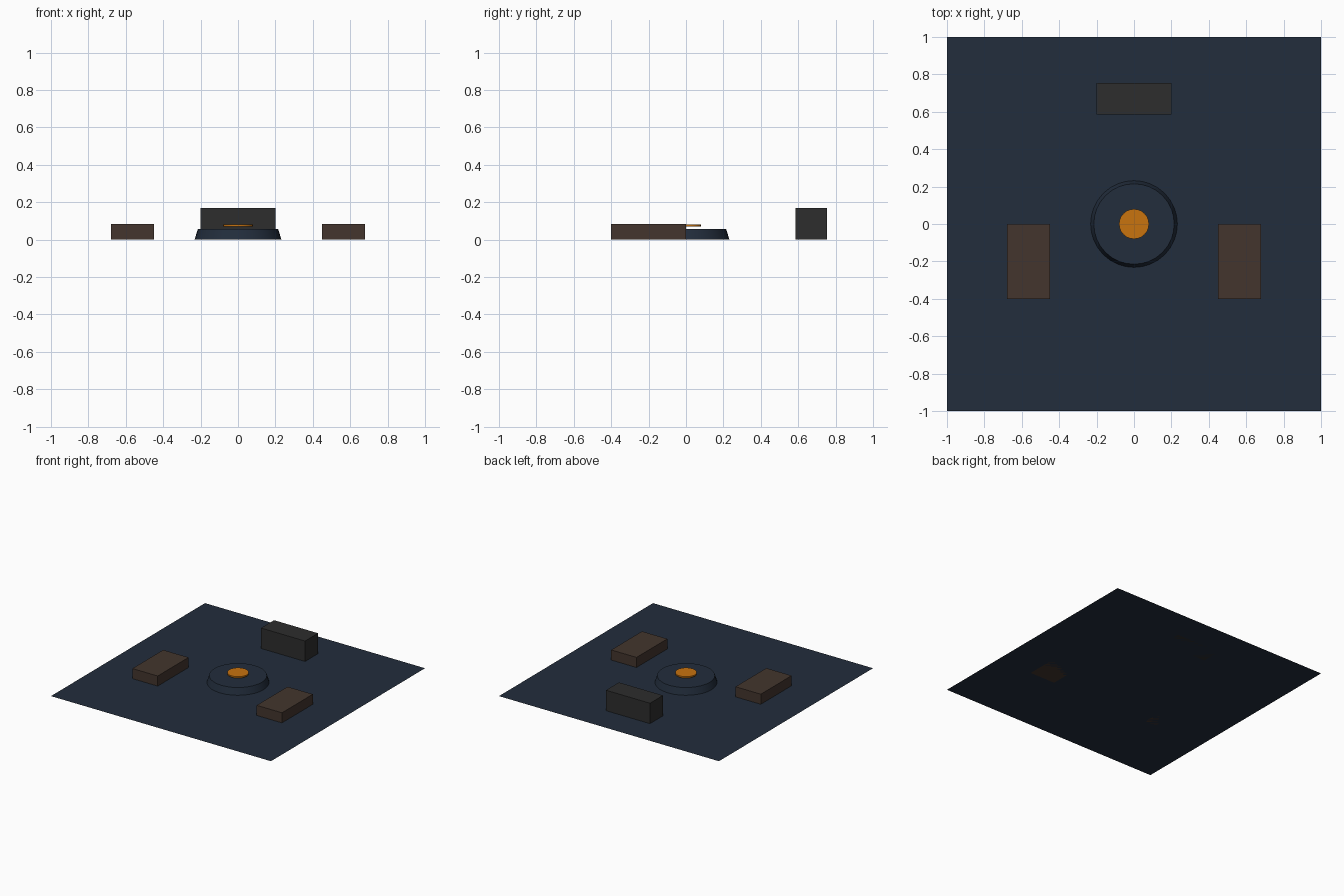
import bpy

if "Cube" in bpy.data.objects:
    bpy.data.objects.remove(bpy.data.objects["Cube"])

def material(name, rgb):
    """Flat material from 0-255 sRGB values."""
    lin = [(c / 255 / 12.92) if c < 11 else ((c / 255 + 0.055) / 1.055) ** 2.4 for c in rgb]
    m = bpy.data.materials.new(name)
    m.diffuse_color = (*lin, 1)
    m.use_nodes = True
    m.node_tree.nodes["Principled BSDF"].inputs["Base Color"].default_value = m.diffuse_color
    return m

NAVY = material("navy", (34, 45, 60))
BROWN = material("brown", (67, 53, 45))
CHARCOAL = material("charcoal", (45, 45, 45))
AMBER = material("amber", (200, 115, 15))

def finish(name, mat):
    ob = bpy.context.object
    ob.name = name
    ob.data.materials.append(mat)
    return ob

def box(name, lo, hi, mat):
    bpy.ops.mesh.primitive_cube_add(size=1, location=[(a + b) / 2 for a, b in zip(lo, hi)])
    bpy.context.object.scale = [b - a for a, b in zip(lo, hi)]
    bpy.ops.object.transform_apply(location=False, rotation=False, scale=True)
    return finish(name, mat)

def frustum(name, r_low, r_high, z0, z1, sides, mat):
    bpy.ops.mesh.primitive_cone_add(vertices=sides, radius1=r_low, radius2=r_high,
                                    depth=z1 - z0, location=(0, 0, (z0 + z1) / 2))
    ob = finish(name, mat)
    bpy.ops.object.shade_smooth_by_angle()
    return ob

# Floor sheet
bpy.ops.mesh.primitive_plane_add(size=2)
finish("floor", NAVY)

# Round central plinth and the disc hovering just above it
frustum("plinth", 0.232, 0.215, 0, 0.056, 32, NAVY)
frustum("glow_disc", 0.08, 0.08, 0.07, 0.082, 24, AMBER)

# Side benches
for side, x in (("left", -0.565), ("right", 0.565)):
    box(side + "_bench", (x - 0.115, -0.4, 0), (x + 0.115, 0, 0.083), BROWN)

# Rear console
box("rear_console", (-0.2, 0.585, 0), (0.2, 0.753, 0.168), CHARCOAL)
